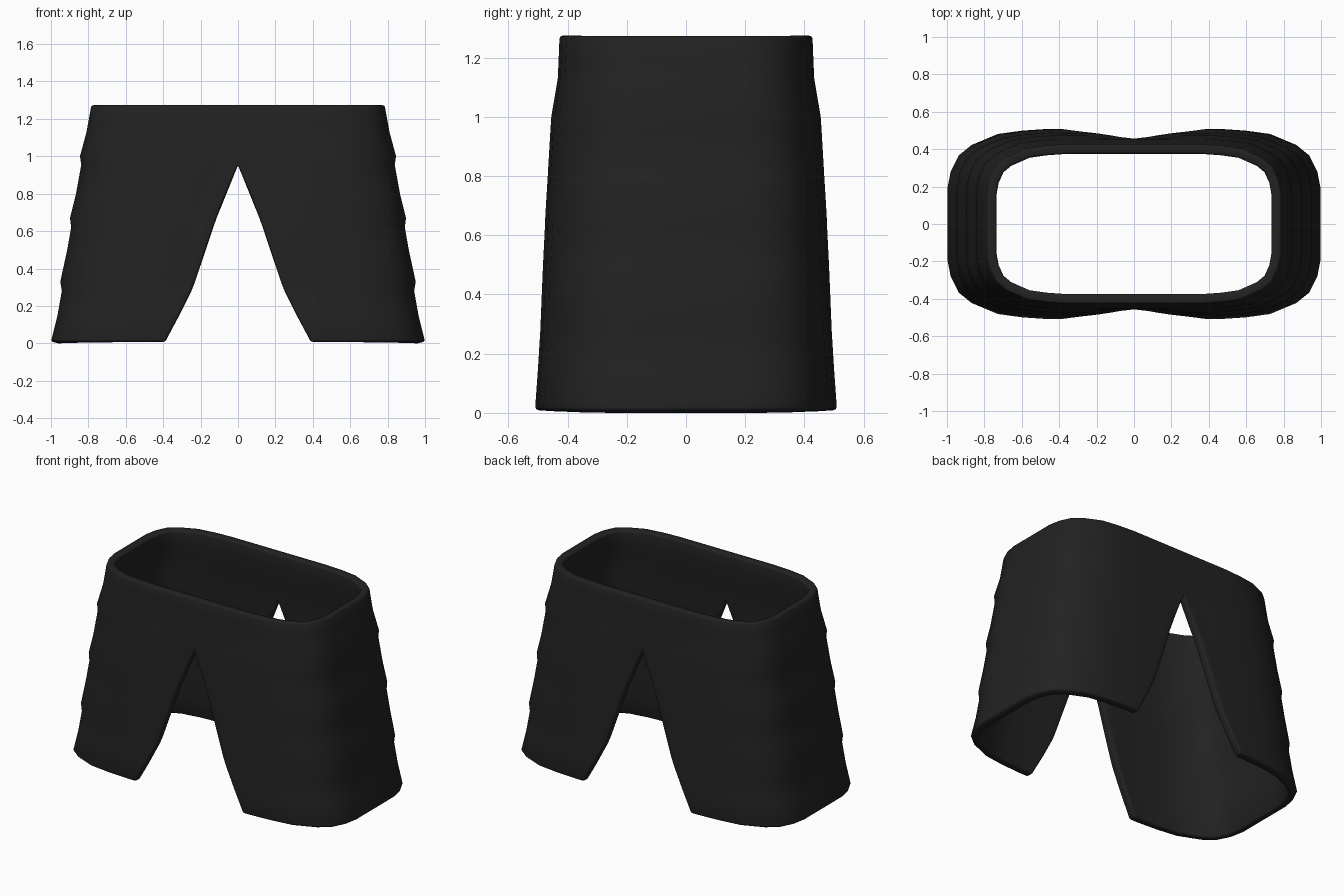
import bpy, bmesh, math

cube = bpy.data.objects.get("Cube")
if cube:
    bpy.data.objects.remove(cube, do_unlink=True)

# Dark cloth
cloth = bpy.data.materials.new("black_cloth")
cloth.use_nodes = True
colour = (0.016, 0.016, 0.016, 1)
cloth.diffuse_color = colour
cloth.node_tree.nodes["Principled BSDF"].inputs["Base Color"].default_value = colour

# Levels: height, half width, half depth, half width of the slit
LEVELS = [
    (0.01, 1.0, 0.51, 0.39), (0.15, 0.965, 0.5, 0.315),
    (0.28, 0.942, 0.492, 0.25), (0.33, 0.95, 0.49, 0.23),
    (0.5, 0.913, 0.483, 0.173), (0.62, 0.892, 0.477, 0.133),
    (0.67, 0.898, 0.475, 0.117), (0.8, 0.866, 0.467, 0.066),
    (0.955, 0.838, 0.458, 0), (1.0, 0.845, 0.455, 0),
    (1.13, 0.81, 0.433, 0), (1.2, 0.797, 0.43, 0), (1.275, 0.784, 0.427, 0),
]
# Rounded corner of the cross-section, as fractions of half width and depth
CORNER = [(1, 0), (1, 0.38), (0.983, 0.55), (0.94, 0.72), (0.87, 0.83),
          (0.73, 0.945), (0.6, 0.98), (0.45, 1)]
PANEL_STEPS = 5


def level_points(z, width, depth, slit):
    pts = [(fx * width, fy * depth, z) for fx, fy in CORNER]
    start = pts[-1][0]
    for i in range(1, PANEL_STEPS + 1):
        x = start + (slit - start) * i / PANEL_STEPS
        # Soft drape fold beside the top of the slit
        fold = 0.008 * math.exp(-((x - slit - 0.08) / 0.05) ** 2 - ((z - 0.88) / 0.15) ** 2)
        pts.append((x, depth - fold, z))
    return pts


# One quarter of the skirt, mirrored across both axes
bm = bmesh.new()
rows = [[bm.verts.new(p) for p in level_points(*lv)] for lv in LEVELS]
for low, high in zip(rows, rows[1:]):
    for j in range(len(low) - 1):
        bm.faces.new((low[j], low[j + 1], high[j + 1], high[j]))
mesh = bpy.data.meshes.new("split_skirt")
bm.to_mesh(mesh)
bm.free()
mesh.materials.append(cloth)
skirt = bpy.data.objects.new("split_skirt", mesh)
bpy.context.collection.objects.link(skirt)

mirror = skirt.modifiers.new("mirror", 'MIRROR')
mirror.use_axis = (True, True, False)
mirror.merge_threshold = 0.001

# Cloth thickness and softened rims
shell = skirt.modifiers.new("thickness", 'SOLIDIFY')
shell.thickness = 0.052
shell.offset = -1
rim = skirt.modifiers.new("soft_rim", 'BEVEL')
rim.width = 0.014
rim.segments = 2
rim.limit_method = 'ANGLE'
rim.angle_limit = math.radians(50)

bpy.ops.object.select_all(action='DESELECT')
skirt.select_set(True)
bpy.context.view_layer.objects.active = skirt
for name in [m.name for m in skirt.modifiers]:
    bpy.ops.object.modifier_apply(modifier=name)
bpy.ops.object.shade_smooth_by_angle(angle=math.radians(50))
